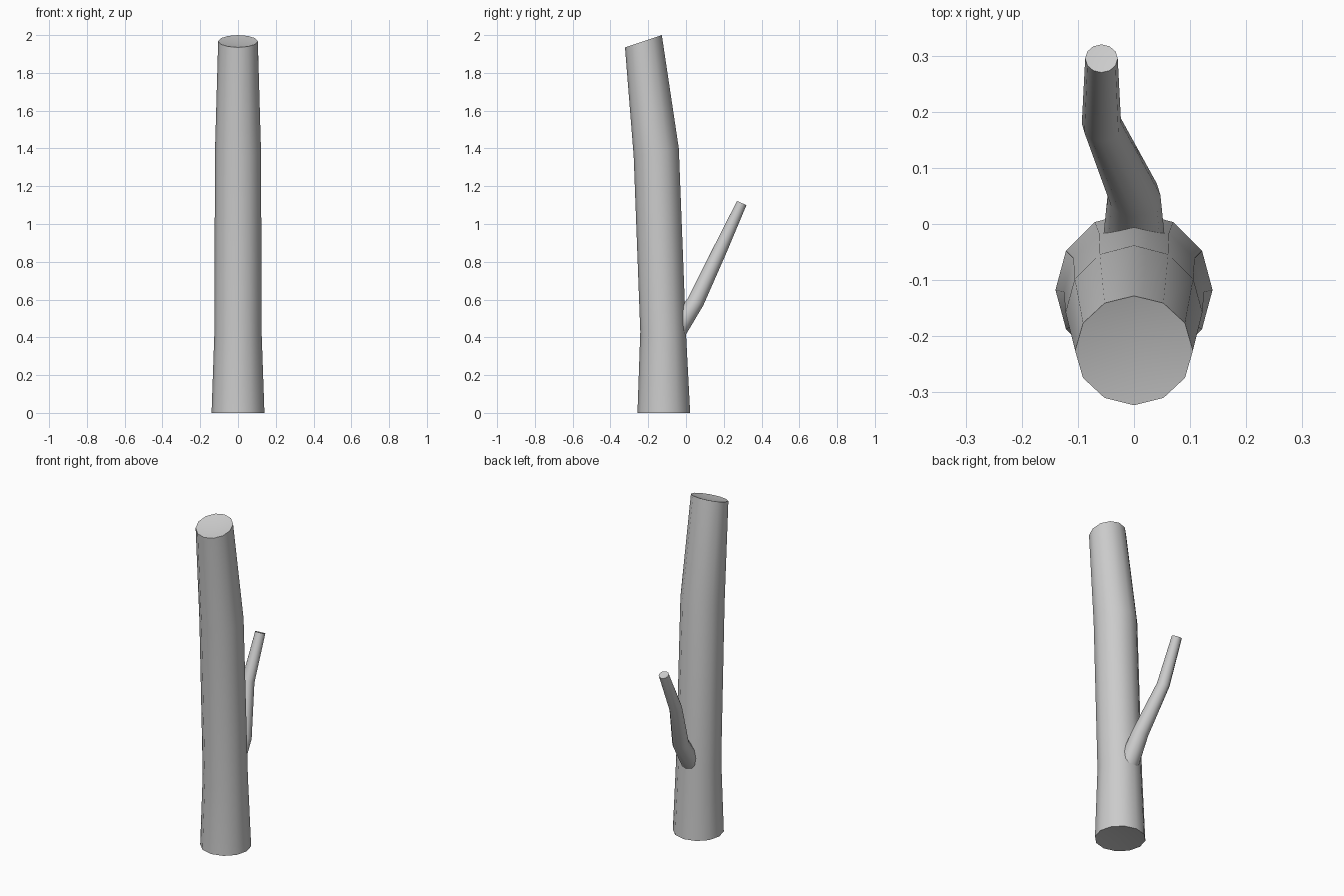
import bpy, bmesh, math
from mathutils import Vector

if "Cube" in bpy.data.objects:
    bpy.data.objects.remove(bpy.data.objects["Cube"])


def limb(name, rings, sides, dent):
    """Loft a closed limb; each ring = (x centre, half width, (y, z) one edge, (y, z) opposite edge)."""
    bm = bmesh.new()
    loops, centres = [], []
    for x, half, a, b in rings:
        p, q = Vector((x, *a)), Vector((x, *b))
        c, v = (p + q) / 2, (q - p) / 2
        centres.append(c)
        loops.append([bm.verts.new(c + Vector((half, 0, 0)) * math.cos(t) + v * math.sin(t))
                      for t in (2 * math.pi * i / sides for i in range(sides))])
    for lo, hi in zip(loops, loops[1:]):
        for i in range(sides):
            j = (i + 1) % sides
            bm.faces.new((lo[i], lo[j], hi[j], hi[i]))
    # slightly dished cut ends
    for loop, c, inner in ((loops[0], centres[0], centres[1]), (loops[-1], centres[-1], centres[-2])):
        tip = bm.verts.new(c + (inner - c).normalized() * dent)
        for i in range(sides):
            bm.faces.new((loop[i], loop[(i + 1) % sides], tip))
    bmesh.ops.recalc_face_normals(bm, faces=bm.faces[:])
    mesh = bpy.data.meshes.new(name)
    bm.to_mesh(mesh)
    bm.free()
    obj = bpy.data.objects.new(name, mesh)
    bpy.context.collection.objects.link(obj)
    bpy.ops.object.select_all(action='DESELECT')
    obj.select_set(True)
    bpy.context.view_layer.objects.active = obj
    bpy.ops.object.shade_smooth_by_angle(angle=math.radians(40))
    return obj


# Trunk: flared foot, leaning forward, slanted cut at the top
limb("trunk", [
    (0, 0.14, (-0.257, 0.0), (0.022, 0.0)),
    (0, 0.125, (-0.242, 0.43), (0.0, 0.42)),
    (0, 0.122, (-0.277, 1.36), (-0.038, 1.40)),
    (0, 0.105, (-0.323, 1.935), (-0.128, 2.0)),
], 12, 0.015)

# Side branch growing from the back of the trunk
limb("branch", [
    (0.0, 0.057, (0.0, 0.415), (-0.09, 0.475)),
    (0.0, 0.047, (0.092, 0.57), (0.012, 0.61)),
    (-0.058, 0.035, (0.213, 0.845), (0.146, 0.878)),
    (-0.058, 0.029, (0.32, 1.10), (0.27, 1.122)),
], 12, 0.003)
